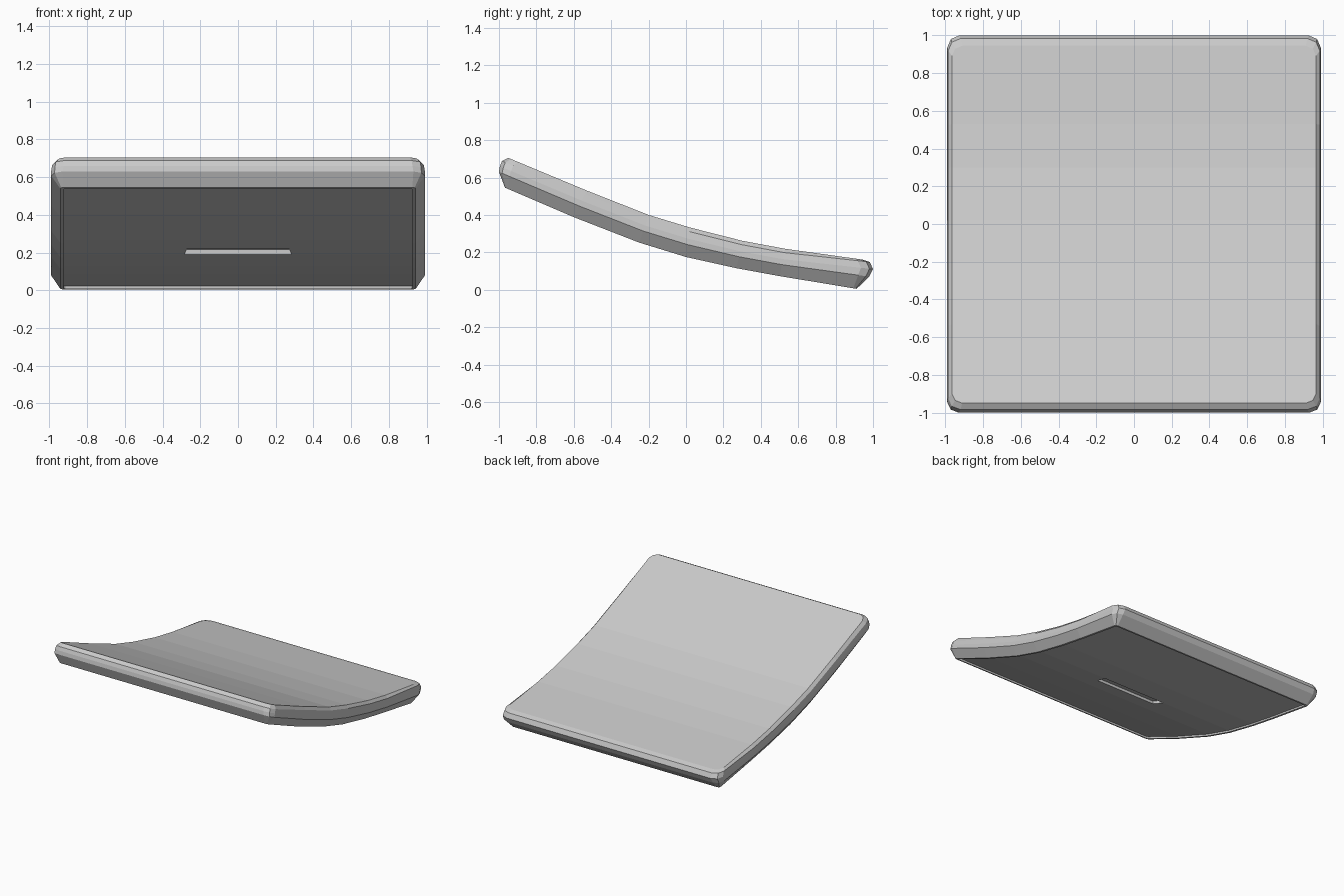
import bpy, bmesh
from mathutils import Vector

if "Cube" in bpy.data.objects:
    bpy.data.objects.remove(bpy.data.objects["Cube"])

# matching side-profile stations (y, z) along the underside and the top
LOW = [(-0.6, 0.388), (-0.25, 0.252), (0.0, 0.175), (0.27, 0.115), (0.5, 0.073)]
TOP = [(-0.53, 0.53), (-0.2, 0.40), (0.02, 0.333), (0.3, 0.262), (0.53, 0.219)]

# layers: half width, corner radius, thickness fraction, front end, back end
LAYERS = [
    (0.925, 0.012, 0.09, (-0.948, 0.553), (0.895, 0.022)),   # recessed underside
    (0.925, 0.012, 0.00, (-0.950, 0.539), (0.895, 0.008)),   # inner rim
    (0.942, 0.018, 0.00, (-0.968, 0.546), (0.912, 0.005)),   # outer rim
    (0.990, 0.060, 0.42, (-1.000, 0.630), (0.980, 0.070)),   # widest line
    (0.990, 0.065, 0.62, (-0.995, 0.660), (1.000, 0.110)),
    (0.985, 0.065, 0.86, (-0.984, 0.688), (0.983, 0.148)),
    (0.965, 0.055, 1.00, (-0.950, 0.705), (0.945, 0.161)),   # top edge
]


def outline(w, r, f, front, back):
    """Right half of one layer's outline, front to back."""
    mid = [Vector(a).lerp(Vector(b), f) for a, b in zip(LOW, TOP)]

    def corner(end, nxt):
        end = Vector(end)
        d = (nxt - end).normalized()
        return [(w - k * r, end + d * s * r) for k, s in ((1, 0), (0.3, 0.3), (0, 1))]

    pts = corner(front, mid[0]) + [(w, p) for p in mid] + corner(back, mid[-1])[::-1]
    return [(x, p.x, p.y) for x, p in pts]


def add_object(name, bm):
    bmesh.ops.recalc_face_normals(bm, faces=bm.faces)
    me = bpy.data.meshes.new(name)
    bm.to_mesh(me)
    bm.free()
    ob = bpy.data.objects.new(name, me)
    bpy.context.collection.objects.link(ob)
    return ob


# curved slab lofted through the layers
bm = bmesh.new()
loops = []
for layer in LAYERS:
    half = outline(*layer)
    right = [bm.verts.new(p) for p in half]
    left = [bm.verts.new((-x, y, z)) for x, y, z in half]
    loops.append(right + left[::-1])
n = len(loops[0])
for a, b in zip(loops, loops[1:]):
    for i in range(n):
        j = (i + 1) % n
        bm.faces.new((a[i], a[j], b[j], b[i]))
for lp in (loops[0], loops[-1]):
    for i in range(n // 2 - 1):
        bm.faces.new((lp[i], lp[i + 1], lp[n - 2 - i], lp[n - 1 - i]))
slab = add_object("curved_slab", bm)

# tapered slot cut into the underside
bm = bmesh.new()
prism = [[bm.verts.new((x, y, z - 0.28 * y)) for x, y in
          ((-0.27, -0.10), (0.27, -0.10), (0.285, 0.0), (-0.285, 0.0))]
         for z in (0.10, 0.215)]
bm.faces.new(prism[0])
bm.faces.new(prism[1])
for i in range(4):
    j = (i + 1) % 4
    bm.faces.new((prism[0][i], prism[0][j], prism[1][j], prism[1][i]))
cutter = add_object("slot_cutter", bm)
cutter.hide_render = True
cutter.hide_viewport = True
cut = slab.modifiers.new("slot", 'BOOLEAN')
cut.operation = 'DIFFERENCE'
cut.solver = 'EXACT'
cut.object = cutter
